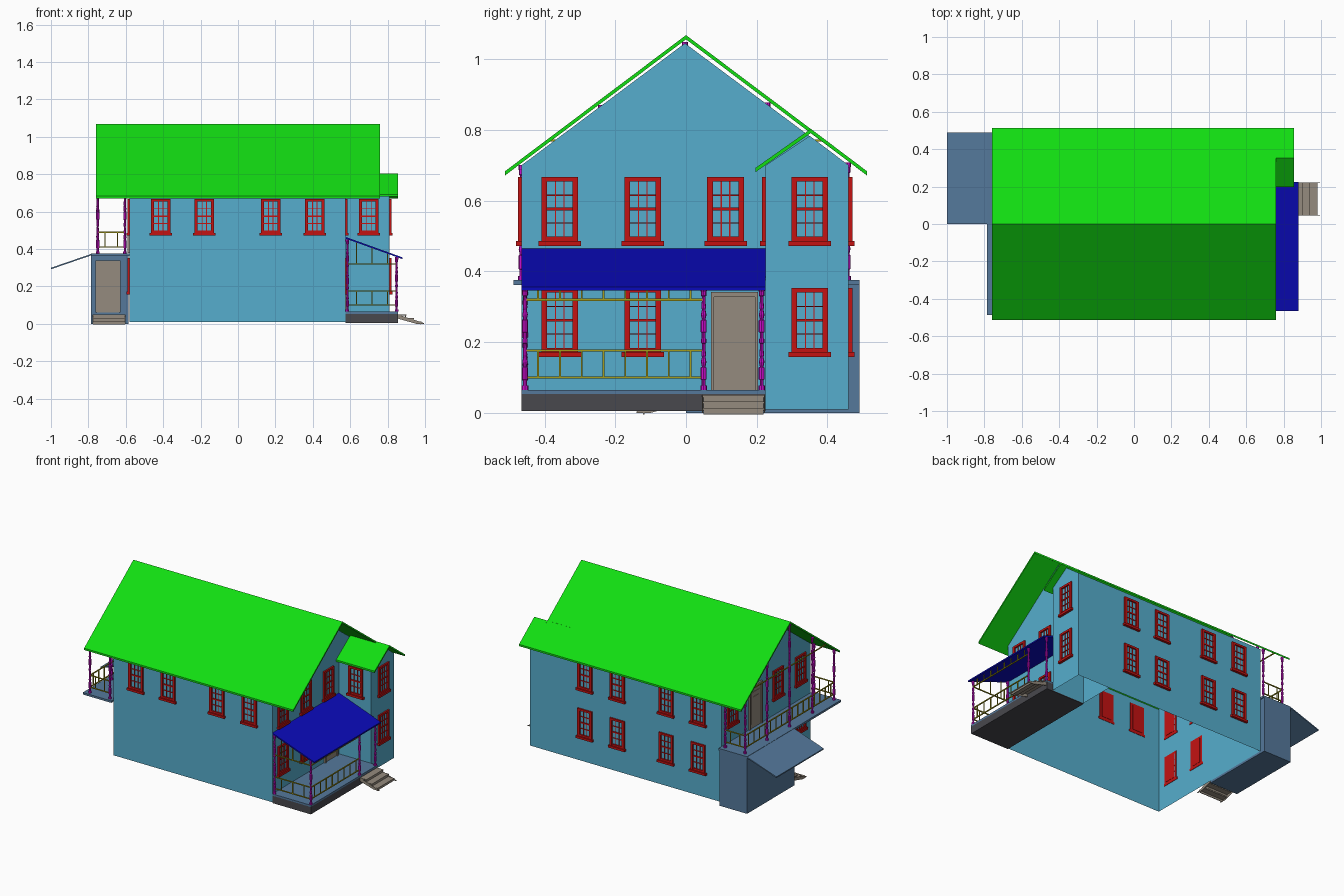
import bpy, bmesh, math
from mathutils import Matrix, Vector

if "Cube" in bpy.data.objects:
    bpy.data.objects.remove(bpy.data.objects["Cube"])

COL = dict(wall=(.093, .42, .61), green=(.006, .73, .006), red=(.55, .006, .006),
           magenta=(.62, .004, .62), yellow=(.38, .34, .01), slate=(.09, .19, .33),
           dark=(.065, .065, .075), tan=(.3, .26, .21), navy=(.003, .003, .5))
MAT = {}
for k, c in COL.items():
    MAT[k] = bpy.data.materials.new(k)
    MAT[k].diffuse_color = (*c, 1)


def finish(bm, name, mat, normals=True):
    if normals:
        bmesh.ops.recalc_face_normals(bm, faces=bm.faces)
    me = bpy.data.meshes.new(name)
    bm.to_mesh(me)
    bm.free()
    me.materials.append(MAT[mat])
    ob = bpy.data.objects.new(name, me)
    bpy.context.collection.objects.link(ob)
    return ob


def box(bm, x0, x1, y0, y1, z0, z1):
    m = Matrix.Translation(((x0 + x1) / 2, (y0 + y1) / 2, (z0 + z1) / 2))
    bmesh.ops.create_cube(bm, size=1, matrix=m @ Matrix.Diagonal((x1 - x0, y1 - y0, z1 - z0, 1)))


def prism(bm, prof, axis, lo, hi):
    """Extrude a profile of (y,z) along x, or (x,z) along y."""
    pt = (lambda p, t: (t, p[0], p[1])) if axis == 'x' else (lambda p, t: (p[0], t, p[1]))
    f = bm.faces.new([bm.verts.new(pt(p, lo)) for p in prof])
    ext = bmesh.ops.extrude_face_region(bm, geom=[f])
    d = Vector((hi - lo, 0, 0) if axis == 'x' else (0, hi - lo, 0))
    bmesh.ops.translate(bm, vec=d, verts=[v for v in ext['geom'] if isinstance(v, bmesh.types.BMVert)])


def slab(bm, a, b, th, axis, lo, hi):
    """Sloping plate whose top runs from a to b."""
    prism(bm, [a, b, (b[0], b[1] - th), (a[0], a[1] - th)], axis, lo, hi)


def place(ob, mesh_src, loc, ang):
    o = ob if not mesh_src else bpy.data.objects.new(ob.name, ob.data)
    if mesh_src:
        bpy.context.collection.objects.link(o)
    o.location = loc
    o.rotation_euler.z = math.radians(ang)


XL, XR, XB, Y0, Y1, YB = -.58, .575, .81, -.465, .46, .225
main_z = lambda y: 1.065 - .752 * abs(y)                     # main roof top
porch_z = lambda x: .465 - .36 * (x - XR)                    # porch roof top

# house walls: open shell, no floor or ceiling
bm = bmesh.new()
def face(*pts):
    bm.faces.new([bm.verts.new(p) for p in pts])
face((XL, Y0, .01), (XR, Y0, .01), (XR, Y0, .7), (XL, Y0, .7))
face((XB, Y1, .01), (XL, Y1, .01), (XL, Y1, .7), (XB, Y1, .7))
for x in (XL, XR):
    pts = [(x, Y0, .01), (x, Y1, .01), (x, Y1, .7), (x, -.003, 1.045), (x, Y0, .7)]
    face(*(pts if x > 0 else pts[::-1]))
face((XR, YB, .01), (XB, YB, .01), (XB, YB, .7), (XR, YB, .7))
face((XB, YB, .01), (XB, Y1, .01), (XB, Y1, .7), (XB, .35, .783), (XB, YB, .7))
finish(bm, "house_walls", "wall", False)

# roofs
bm = bmesh.new()
slab(bm, (0, 1.068), (-.512, .683), .012, 'x', -.76, .76)
slab(bm, (0, 1.068), (.512, .683), .012, 'x', -.76, .76)
finish(bm, "main_roof", "green")
bm = bmesh.new()
slab(bm, (.353, .803), (.512, .683), .012, 'x', .76, .855)
slab(bm, (.353, .803), (.197, .693), .012, 'x', XR, .855)
finish(bm, "side_wing_roof", "green")
bm = bmesh.new()
slab(bm, (XR, porch_z(XR)), (.88, porch_z(.88)), .009, 'y', Y0, YB)
finish(bm, "porch_roof", "navy")

# windows: frame, sill and glazing bars, wall plane at local y = 0
bm = bmesh.new()
for s in (-1, 1):
    box(bm, min(s * .036, s * .052), max(s * .036, s * .052), -.01, .002, .014, .195)
box(bm, -.036, .036, -.01, .002, .182, .195)
box(bm, -.06, .06, -.016, .002, 0, .014)
box(bm, -.036, .036, -.008, .002, .014, .026)
for x in (-.012, .012):
    box(bm, x - .0018, x + .0018, -.004, .001, .026, .182)
for z, h in ((.065, .0018), (.104, .004), (.143, .0018)):
    box(bm, -.036, .036, -.005, .001, z - h, z + h)
box(bm, -.036, .036, .003, .005, .02, .182)                  # inner panel
win = finish(bm, "window", "red")
UP, LOW = .472, .158
spots = []
for x in (-.413, -.18, .175, .41):
    spots += [((x, Y0, UP), 0), ((x, Y1, UP), 180), ((x, Y1, LOW), 180)]
for y in (-.357, -.122):
    for z in (UP, LOW):
        spots += [((XR, y, z), 90), ((XL, y, z), -90)]
spots += [((XR, .112, UP), 90), ((XB, .35, UP), 90), ((XB, .35, LOW), 90),
          ((.70, YB, UP), 0), ((XL, .35, UP), -90)]
for i, (loc, a) in enumerate(spots):
    place(win, i > 0, loc, a)

# doors with stepped moulding
bm = bmesh.new()
for w, z0, z1, d in ((.067, 0, .277, .006), (.0, 0, 0, 0)):
    if w:
        for s in (-1, 1):
            box(bm, min(s * .058, s * w), max(s * .058, s * w), -.012, .002, z0, z1)
        box(bm, -.058, .058, -.012, .002, .262, z1)
box(bm, -.058, .058, -.005, .002, 0, .262)
for w, a, b, d in ((.044, .03, .235, .008), (.026, .055, .205, .011)):
    box(bm, -w, w, -d, -.005, a, b)
door = finish(bm, "door", "tan")
for i, (loc, a) in enumerate([((XR, .137, .065), 90), ((-.695, 0, .062), 0), ((XL, .115, .378), -90)]):
    place(door, i > 0, loc, a)

# porch base and floor
bm = bmesh.new()
box(bm, XR, .855, Y0, YB, .005, .053)
finish(bm, "porch_base", "dark")
bm = bmesh.new()
box(bm, XR, .855, Y0, YB, .053, .065)
finish(bm, "porch_floor", "slate")

# back-left entry room, balcony floor and its lean-to canopy
bm = bmesh.new()
box(bm, -.787, XL - .005, 0, .49, 0, .362)
finish(bm, "entry_room", "slate")
bm = bmesh.new()
box(bm, -.787, XL, -.487, .49, .362, .375)
finish(bm, "balcony_floor", "slate")
bm = bmesh.new()
slab(bm, (-.785, .374), (-1, .3), .008, 'y', 0, .49)
finish(bm, "entry_canopy", "slate")

# steps: treads, risers and side boards, descending toward local -y
bm = bmesh.new()
for i in range(3):
    y, z = -.04 * i, .05 - .018 * i
    box(bm, -.088, .088, y - .046, y, z - .006, z)
    box(bm, -.085, .085, y - .042, y - .038, z - .018, z - .006)
for s in (-.089, .086):
    prism(bm, [(0, .05), (-.14, .004), (-.14, 0), (-.1, 0), (0, .028)], 'x', s, s + .003)
steps = finish(bm, "steps", "tan")
place(steps, False, (.855, .134, 0), 90)
place(steps, True, (-.69, 0, 0), 0)

# turned posts
def post(bm, x, y, z0, z1, seg=8):
    n = max(2, round((z1 - z0) / .15))
    unit = [(0, .0055), (.12, .0055), (.13, .0085), (.38, .0085), (.4, .005), (.5, .008),
            (.6, .005), (.65, .0065), (.88, .0045), (.9, .0075), (.98, .0075)]
    prof = [(z0, .0095), (z0 + .012, .0095)]
    prof += [(z0 + .012 + (i + t) * (z1 - z0 - .024) / n, r) for i in range(n) for t, r in unit]
    prof += [(z1 - .012, .009), (z1, .009)]
    rings = [[bm.verts.new((x + r * math.cos(2 * math.pi * k / seg), y + r * math.sin(2 * math.pi * k / seg), z))
              for k in range(seg)] for z, r in prof]
    for a, b in zip(rings, rings[1:]):
        for k in range(seg):
            bm.faces.new((a[k], a[k - 1], b[k - 1], b[k]))
    bm.faces.new(rings[0])
    bm.faces.new(rings[-1])

bm = bmesh.new()
for x, y in ((.848, -.455), (.848, .05), (.848, .214), (.585, -.455)):
    post(bm, x, y, .065, porch_z(x) - .01)
finish(bm, "porch_posts", "magenta")
bm = bmesh.new()
for y in (-.465, -.24, -.003, .23, .457):
    post(bm, -.75, y, .375, main_z(y) - .014)
for y in (-.465, .457):
    post(bm, -.605, y, .375, main_z(y) - .014)
finish(bm, "balcony_posts", "magenta")

# railings: horizontal bars with balusters up to a given height
def rail(bm, p, q, bars, z0, top, n):
    r = .003
    for z in bars:
        box(bm, min(p[0], q[0]) - r, max(p[0], q[0]) + r, min(p[1], q[1]) - r, max(p[1], q[1]) + r, z - r, z + r)
    for i in range(n):
        t = (i + .6) / (n + .2)
        x, y = p[0] + (q[0] - p[0]) * t, p[1] + (q[1] - p[1]) * t
        box(bm, x - .0025, x + .0025, y - .0025, y + .0025, z0, top(x, y))

bm = bmesh.new()
for p, q, n in (((.848, -.455), (.848, .05), 8), ((.585, -.455), (.848, -.455), 3)):
    rail(bm, p, q, (.1, .176), .1, lambda x, y: .176, n)
    rail(bm, p, q, (.32,), .32, lambda x, y: porch_z(x) - .008, n)
finish(bm, "porch_railing", "yellow")
bm = bmesh.new()
low = lambda x, y: .49
for p, q, n in (((-.75, -.465), (-.75, .457), 16), ((-.75, -.465), (-.605, -.465), 2),
                ((-.75, .457), (-.605, .457), 2)):
    rail(bm, p, q, (.412, .49), .412, low, n)
rail(bm, (-.75, -.385), (-.75, .385), (.77,), .65, lambda x, y: .77, 0)
finish(bm, "balcony_railing", "yellow")

for m in bpy.data.materials:
    if m.users and not m.is_grease_pencil:
        m.use_nodes = True
        m.node_tree.nodes["Principled BSDF"].inputs["Base Color"].default_value = m.diffuse_color
